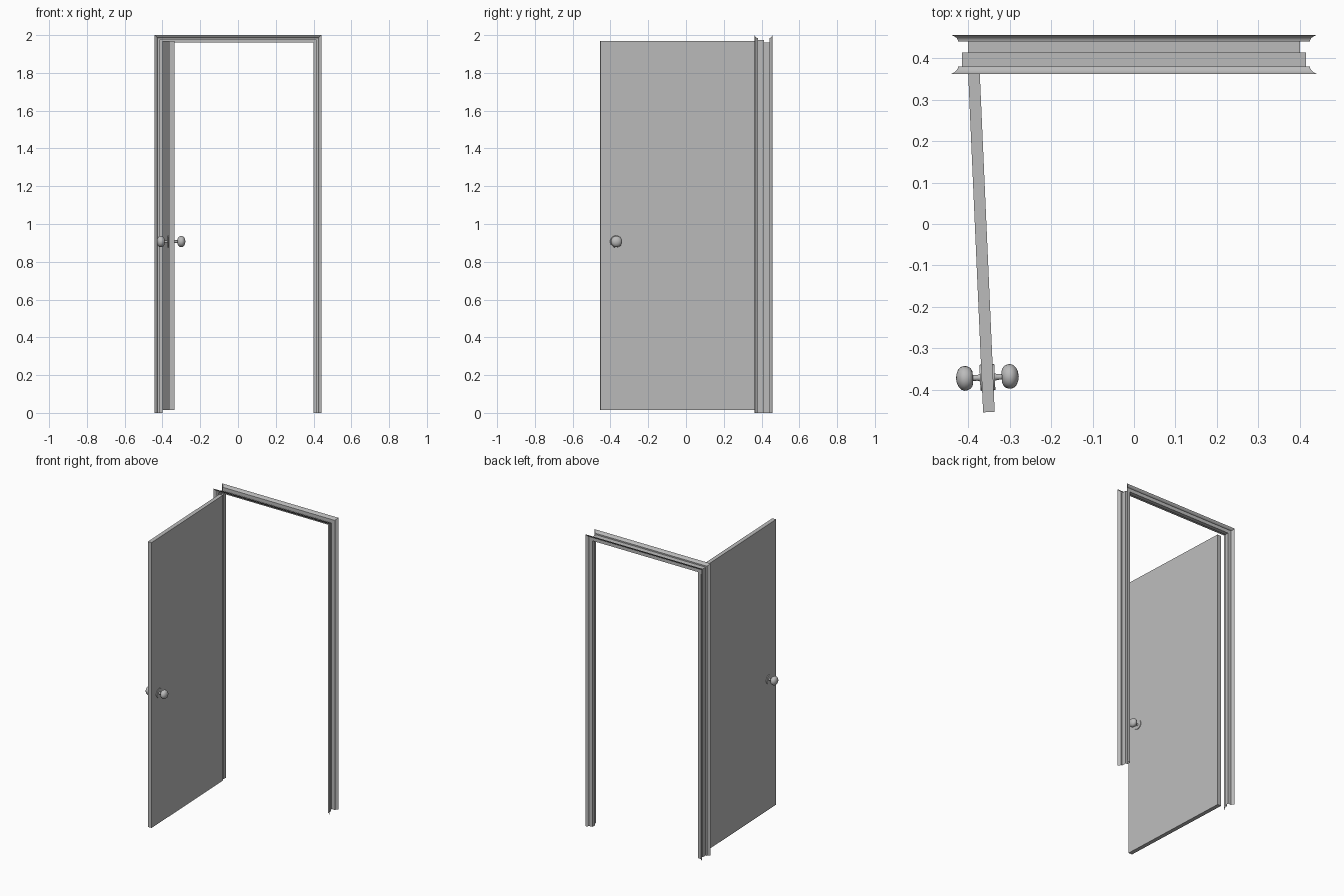
import bpy, bmesh, math
from mathutils import Matrix, Vector

if "Cube" in bpy.data.objects:
    bpy.data.objects.remove(bpy.data.objects["Cube"])

grey = bpy.data.materials.new("plain grey")
grey.use_nodes = True
COLOUR = (0.5, 0.5, 0.5, 1)
grey.diffuse_color = COLOUR
grey.node_tree.nodes["Principled BSDF"].inputs["Base Color"].default_value = COLOUR


def finish(name, bm, smooth=None):
    mesh = bpy.data.meshes.new(name)
    bm.to_mesh(mesh)
    bm.free()
    mesh.materials.append(grey)
    obj = bpy.data.objects.new(name, mesh)
    bpy.context.collection.objects.link(obj)
    if smooth:
        bpy.ops.object.select_all(action='DESELECT')
        obj.select_set(True)
        bpy.context.view_layer.objects.active = obj
        bpy.ops.object.shade_smooth_by_angle(angle=math.radians(smooth))
    return obj


# Frame: folded sheet section (distance from centre line, depth), mitred round the opening
TOP = 2.0
TIP = 0.441
section = [(TIP, 0.363), (0.435, 0.366), (0.429, 0.371), (0.426, 0.376), (0.425, 0.381),
           (0.416, 0.381), (0.416, 0.414), (0.401, 0.414), (0.401, 0.441),
           (0.425, 0.441), (0.426, 0.445), (0.429, 0.450), (0.435, 0.454), (TIP, 0.457)]
bm = bmesh.new()
rows = []
for d, y in section:
    z = TOP - TIP + d
    rows.append([bm.verts.new(p) for p in ((-d, y, 0), (-d, y, z), (d, y, z), (d, y, 0))])
for a, b in zip(rows, rows[1:]):
    for i in range(3):
        bm.faces.new((a[i], a[i + 1], b[i + 1], b[i]))
finish("door_frame", bm, 35)

# Door leaf: modelled from its hinge corner, then swung open
THICK, WIDTH, LOW, HIGH = 0.028, 0.826, 0.015, 1.97
swing = Matrix.Translation((-0.401, 0.37, 0)) @ Matrix.Rotation(0.044, 4, 'Z')
bm = bmesh.new()
bmesh.ops.create_cube(bm, size=1)
bmesh.ops.scale(bm, vec=(THICK, WIDTH, HIGH - LOW), verts=bm.verts)
bmesh.ops.translate(bm, vec=(THICK / 2, -WIDTH / 2, (HIGH + LOW) / 2), verts=bm.verts)
finish("door_leaf", bm).matrix_world = swing


# Handle hardware: profiles of (distance from door face, radius) turned about x
def turned(name, profile, side):
    bm = bmesh.new()
    verts = [bm.verts.new((x, 0, r)) for x, r in profile]
    edges = [bm.edges.new(pair) for pair in zip(verts, verts[1:])]
    bmesh.ops.spin(bm, geom=verts + edges, cent=(0, 0, 0), axis=(1, 0, 0),
                   angle=math.tau, steps=24)
    bmesh.ops.remove_doubles(bm, verts=bm.verts, dist=0.0001)
    bmesh.ops.scale(bm, vec=(side, 1, 1), verts=bm.verts)
    bmesh.ops.recalc_face_normals(bm, faces=bm.faces)
    face_x = THICK if side > 0 else 0
    obj = finish(name, bm, 40)
    obj.matrix_world = swing @ Matrix.Translation(Vector((face_x, -0.742, 0.907)))


rosette = [(0, 0.032), (0.004, 0.031), (0.004, 0)]
stem = [(0.004, 0.009), (0.010, 0.007), (0.024, 0.007)]
knob = [(0.021, 0), (0.021, 0.014), (0.023, 0.020), (0.028, 0.026), (0.035, 0.029),
        (0.043, 0.030), (0.050, 0.027), (0.056, 0.021), (0.060, 0.012), (0.062, 0)]
for label, side in (("left", 1), ("right", -1)):
    turned(label + "_rosette", rosette, side)
    turned(label + "_stem", stem, side)
    turned(label + "_knob", knob, side)
